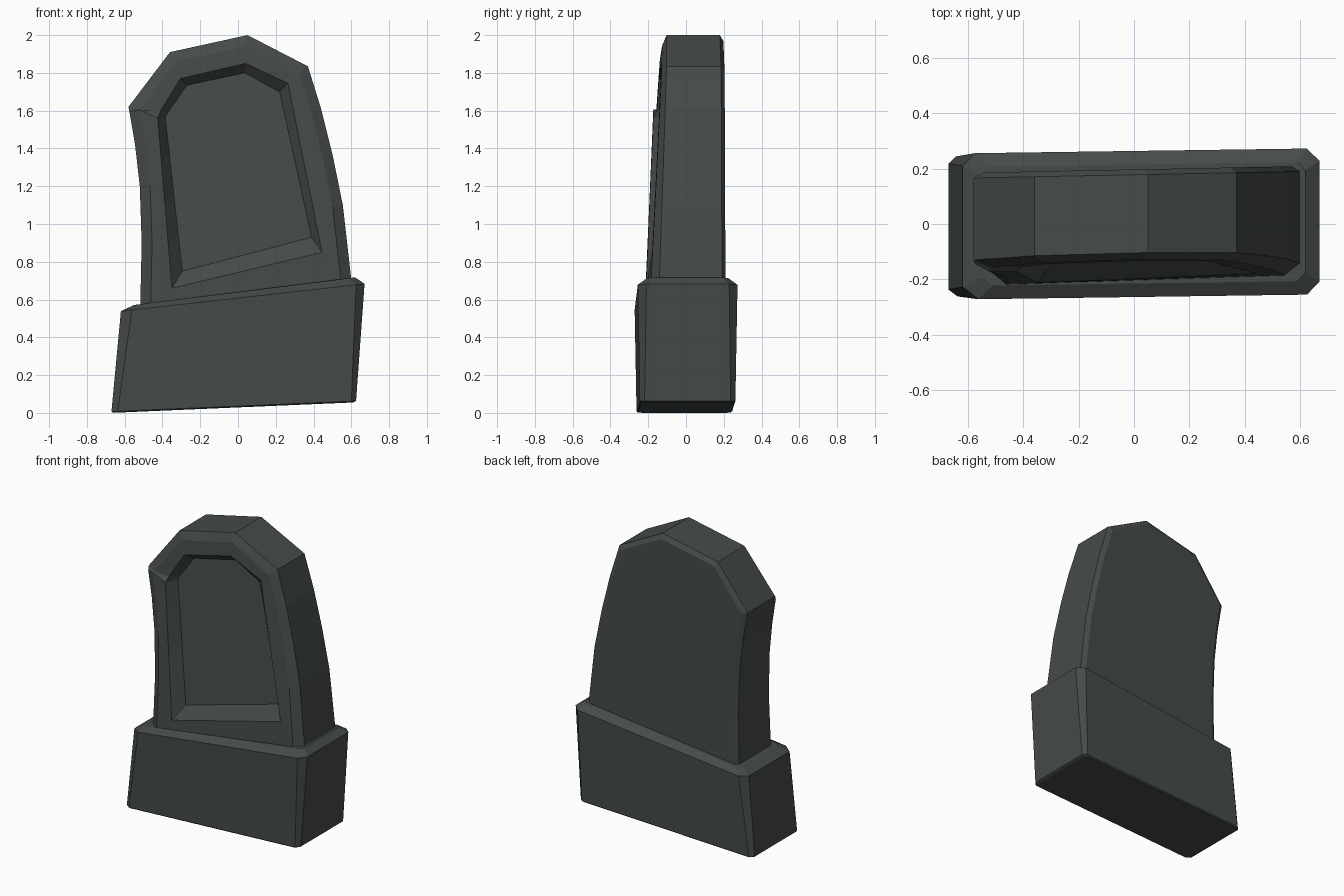
import bpy, bmesh
from mathutils import Vector

if "Cube" in bpy.data.objects:
    bpy.data.objects.remove(bpy.data.objects["Cube"])

stone = bpy.data.materials.new("dark_stone")
stone.diffuse_color = (0.060, 0.071, 0.068, 1)
stone.use_nodes = True
stone.node_tree.nodes["Principled BSDF"].inputs["Base Color"].default_value = stone.diffuse_color


def loft(name, loops):
    """Bridge closed loops with equal point counts and cap both ends."""
    bm = bmesh.new()
    rings = [[bm.verts.new(p) for p in loop] for loop in loops]
    n = len(rings[0])
    for a, b in zip(rings, rings[1:]):
        for i in range(n):
            j = (i + 1) % n
            bm.faces.new((a[i], a[j], b[j], b[i]))
    bm.faces.new(rings[0])
    bm.faces.new(rings[-1])
    bmesh.ops.recalc_face_normals(bm, faces=bm.faces)
    me = bpy.data.meshes.new(name)
    bm.to_mesh(me)
    bm.free()
    me.materials.append(stone)
    ob = bpy.data.objects.new(name, me)
    bpy.context.collection.objects.link(ob)
    return ob


def inset(pts, d):
    """Mitred inward offset of a clockwise (x, z) outline."""
    out = []
    for i, p in enumerate(pts):
        p0, p, p1 = Vector(pts[i - 1]), Vector(p), Vector(pts[(i + 1) % len(pts)])
        a, b = (p - p0).normalized(), (p1 - p).normalized()
        na, nb = Vector((a.y, -a.x)), Vector((b.y, -b.x))
        m = (na + nb).normalized()
        out.append(tuple(p + m * (d / max(0.5, m.dot(na)))))
    return out


def along(a, b, n):
    return [tuple(Vector(a).lerp(Vector(b), i / (n - 1))) for i in range(n)]


# Plinth: leaning block with chamfered corners and a sloped top lip
def plinth_ring(x0, x1, y, c, z_mid, slope):
    plan = [(x0, -y + c), (x0 + c * 1.3, -y), (x1 - c, -y), (x1, -y + c),
            (x1, y - c), (x1 - c, y), (x0 + c, y), (x0, y - c)]
    return [(px, py + 0.014 * px, z_mid + slope * px) for px, py in plan]


loft("plinth", [
    plinth_ring(-0.66, 0.61, 0.245, 0.02, 0.029, 0.043),
    plinth_ring(-0.67, 0.625, 0.253, 0.025, 0.036, 0.043),
    plinth_ring(-0.62, 0.67, 0.264, 0.045, 0.608, 0.112),
    plinth_ring(-0.55, 0.62, 0.215, 0.03, 0.64, 0.125),
])

# Headstone outline: curved left side, crack step, angular crown, bowed right side
outline = [(-0.52, 0.45), (-0.51, 0.9), (-0.52, 1.2), (-0.545, 1.42), (-0.575, 1.595),
           (-0.58, 1.62), (-0.36, 1.91), (0.05, 2.0), (0.37, 1.835),
           (0.44, 1.61), (0.50, 1.37), (0.555, 1.1), (0.605, 0.66)]
recess = along((-0.35, 0.66), (-0.425, 1.56), 5) + [
    (-0.41, 1.6), (-0.305, 1.77), (0.04, 1.85)] + along((0.265, 1.745), (0.445, 0.85), 5)
panel = along((-0.295, 0.75), (-0.385, 1.565), 5) + [
    (-0.375, 1.585), (-0.27, 1.735), (0.035, 1.80)] + along((0.22, 1.70), (0.39, 0.93), 5)


def slab_ring(pts, y_of_z, jamb=0.0):
    # the left jamb (first five points) stands proud of the crown
    return [(x, y_of_z(z) + 0.02 * x - (jamb * z if i < 5 else 0), z)
            for i, (x, z) in enumerate(pts)]


def front(z):
    return -0.235 + 0.055 * z


loft("headstone", [
    slab_ring(inset(outline, 0.03), lambda z: 0.197),
    slab_ring(outline, lambda z: 0.178),
    slab_ring(outline, lambda z: -0.18 + 0.038 * z, 0.008),
    slab_ring(inset(outline, 0.055), front, 0.01),
    slab_ring(recess, front, 0.01),
    slab_ring(panel, lambda z: front(z) + 0.06),
])
